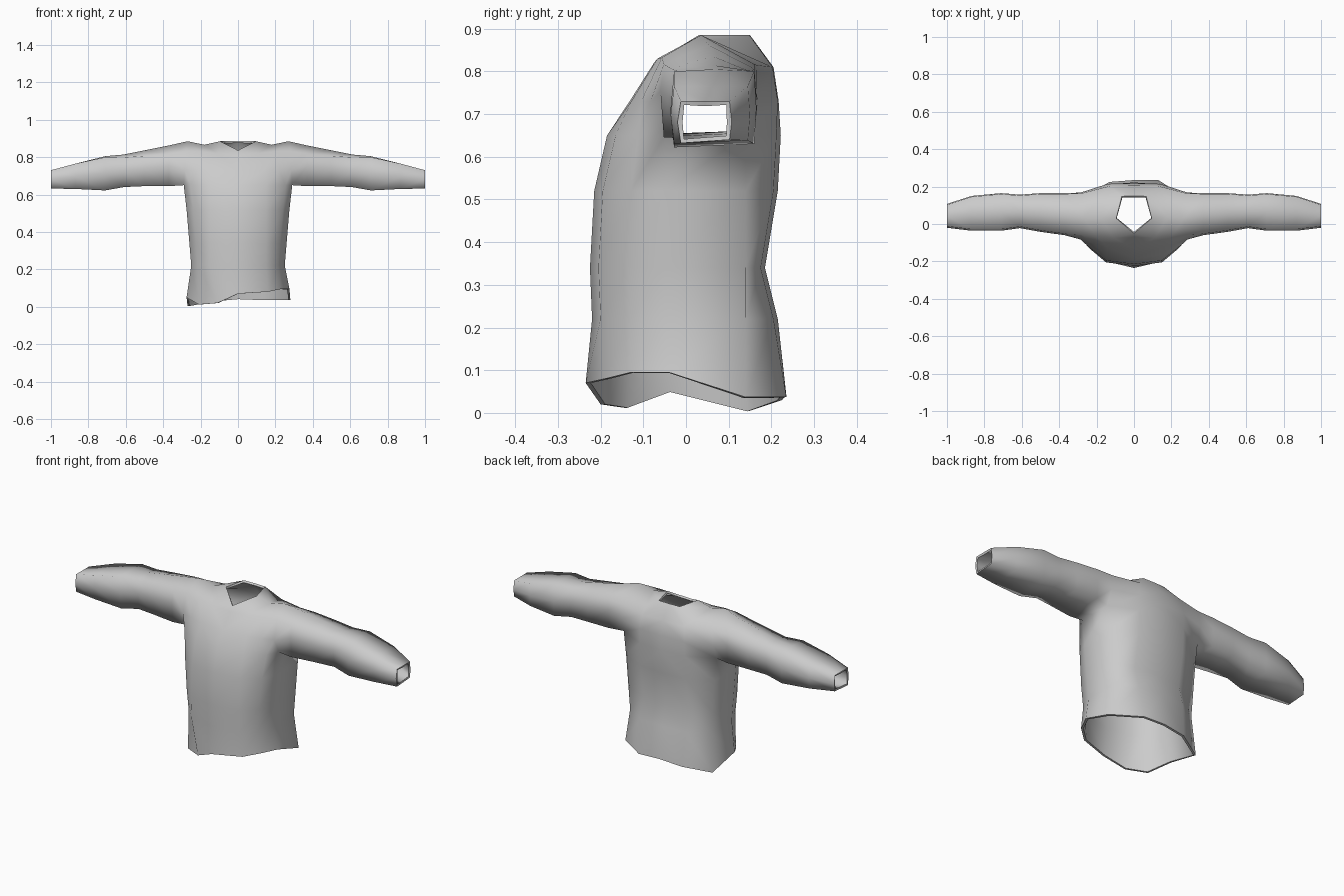
import bpy, bmesh
from mathutils import Vector

cube = bpy.data.objects.get("Cube")
if cube:
    bpy.data.objects.remove(cube, do_unlink=True)

bm = bmesh.new()


def skin(rows, closed=False):
    """Bridge successive rows of vertices with quads."""
    for low, high in zip(rows, rows[1:]):
        n = len(low)
        for i in range(n if closed else n - 1):
            j = (i + 1) % n
            bm.faces.new((low[i], low[j], high[j], high[i]))


# Body levels: height, half width, front depth, back depth
LEVELS = [(0.22, 0.25, -0.22, 0.215), (0.34, 0.26, -0.225, 0.185),
          (0.52, 0.275, -0.215, 0.215), (0.65, 0.29, -0.185, 0.222)]

# Uneven hem, from front centre round the side to back centre
HEM_LEFT = [(0, -0.235, 0.07), (0.16, -0.19, 0.08), (0.23, -0.13, 0.095),
            (0.275, -0.04, 0.095), (0.28, 0.14, 0.037), (0.13, 0.235, 0.037), (0, 0.235, 0.042)]
HEM_RIGHT = [(0, -0.235, 0.07), (0.11, -0.2, 0.02), (0.21, -0.145, 0.012),
             (0.275, -0.04, 0.05), (0.27, 0.15, 0.005), (0.13, 0.225, 0.03), (0, 0.235, 0.042)]

# Sleeve stations: x, front, back, bottom, top, shoulder drop
SLEEVE = [(0.37, -0.06, 0.165, 0.645, 0.862, 0.045), (0.5, -0.042, 0.165, 0.645, 0.836, 0.03),
          (0.61, -0.022, 0.157, 0.64, 0.814, 0.015), (0.71, -0.036, 0.165, 0.622, 0.805, 0.005),
          (0.87, -0.036, 0.15, 0.63, 0.765, 0.0), (1.0, -0.02, 0.107, 0.632, 0.73, 0.0)]


def build_side(s, hem):
    def v(x, y, z):
        return bm.verts.new((s * x, y, z))

    # Lower body from hem to armpit
    rows = [[v(*p) for p in hem]]
    for z, w, f, b in LEVELS:
        rows.append([v(0, f, z), v(0.15, f + 0.02, z), v(w - 0.035, f * 0.6, z),
                     v(w, -0.05, z), v(w, 0.14, z), v(0.14, b - 0.01, z), v(0, b, z)])
    skin(rows)

    # Chest and back panels either side of the armhole
    front, back = rows[-1][:4], rows[-1][4:]
    chest = [v(0, -0.132, 0.73), v(0.14, -0.128, 0.73), v(0.22, -0.105, 0.73), v(0.285, -0.083, 0.73)]
    yoke = [v(0, -0.072, 0.81), v(0.11, -0.075, 0.82), v(0.2, -0.067, 0.83), v(0.28, -0.057, 0.832)]
    blade = [v(0.285, 0.168, 0.73), v(0.14, 0.215, 0.73), v(0, 0.217, 0.73)]
    nape = [v(0.275, 0.165, 0.815), v(0.13, 0.203, 0.81), v(0, 0.205, 0.81)]
    skin([front, chest, yoke])
    skin([back, blade, nape])

    # Shoulder and neckline
    tip, dip = v(0.27, 0.035, 0.885), v(0.18, 0.035, 0.866)
    n0, n1, n2, n3 = v(0, -0.05, 0.836), v(0.095, 0.03, 0.885), v(0.065, 0.148, 0.885), v(0, 0.15, 0.885)
    for f in [(yoke[0], yoke[1], n0), (yoke[1], n1, n0), (yoke[1], yoke[2], dip, n1),
              (yoke[2], yoke[3], tip, dip), (tip, nape[0], nape[1], dip),
              (dip, nape[1], n2, n1), (nape[1], nape[2], n3, n2)]:
        bm.faces.new(f)

    # Sleeve from armhole to cuff
    rings = [[front[3], chest[3], yoke[3], tip, nape[0], blade[0], back[0]]]
    for x, f, b, low, top, drop in SLEEVE:
        mid = (low + top) / 2
        rings.append([v(x, f + 0.008, low), v(x, f, mid), v(x, f + 0.008, top - drop),
                      v(x, (f + b) / 2, top), v(x, b - 0.005, top - drop),
                      v(x, b, mid), v(x, b - 0.005, low + 0.008)])
    skin(rings, closed=True)


build_side(1, HEM_LEFT)
build_side(-1, HEM_RIGHT)

# Weld the centre seam and turn the cloth outwards
bmesh.ops.remove_doubles(bm, verts=bm.verts[:], dist=0.0005)
bmesh.ops.recalc_face_normals(bm, faces=bm.faces[:])
chest_face = min(bm.faces, key=lambda f: (f.calc_center_median() - Vector((0, -0.3, 0.4))).length)
if chest_face.normal.y > 0:
    bmesh.ops.reverse_faces(bm, faces=bm.faces[:])
for f in bm.faces:
    f.smooth = True
for e in bm.edges:
    e.smooth = not e.is_boundary

mesh = bpy.data.meshes.new("sweater")
bm.to_mesh(mesh)
bm.free()
sweater = bpy.data.objects.new("sweater", mesh)
bpy.context.collection.objects.link(sweater)

# Cloth thickness
solid = sweater.modifiers.new("cloth_thickness", "SOLIDIFY")
solid.thickness = 0.012
solid.offset = -1

grey = bpy.data.materials.new("grey_cloth")
grey.use_nodes = True
colour = (0.6, 0.6, 0.6, 1)
grey.diffuse_color = colour
grey.node_tree.nodes["Principled BSDF"].inputs["Base Color"].default_value = colour
mesh.materials.append(grey)
